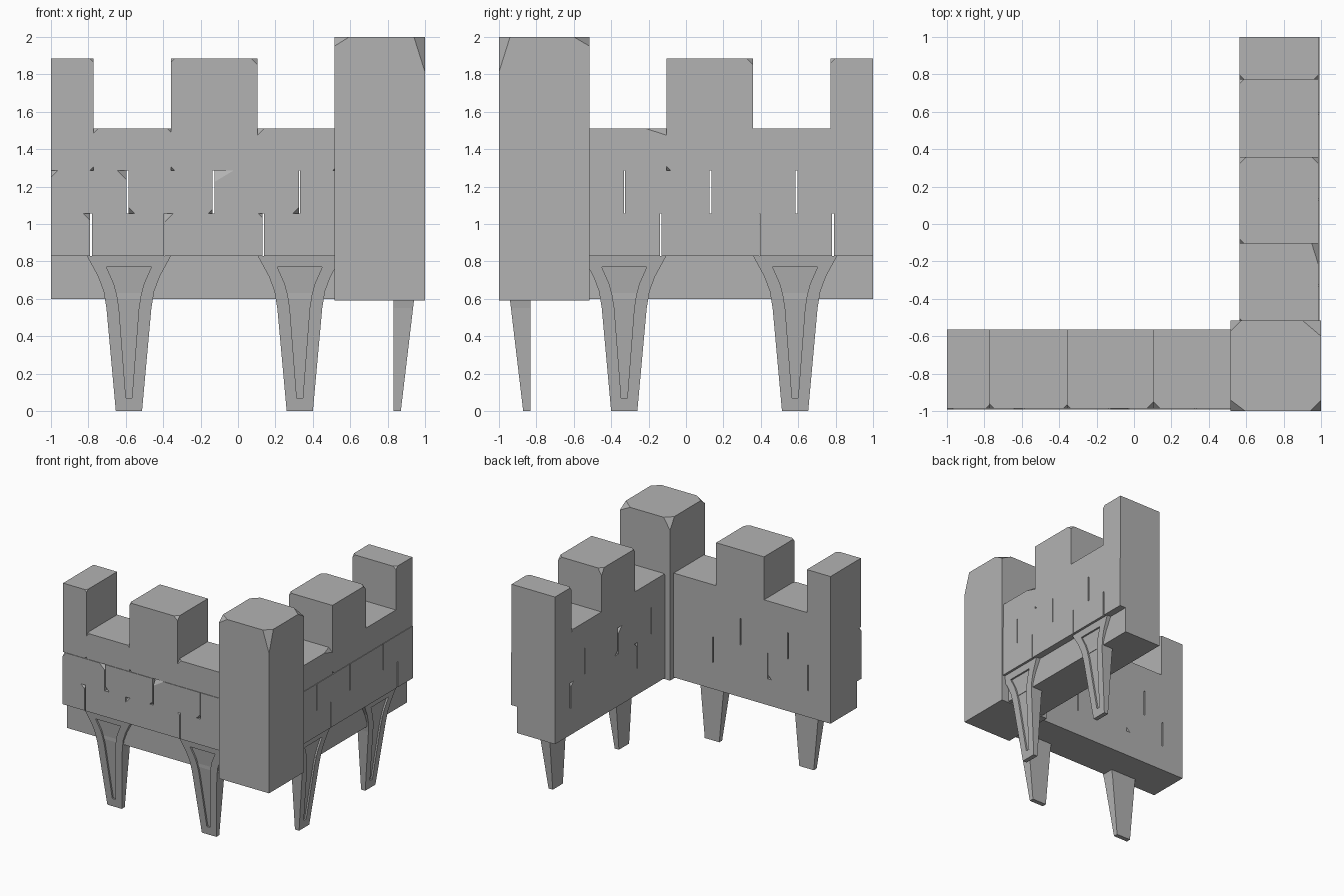
import bpy
import bmesh
from mathutils import Vector

if "Cube" in bpy.data.objects:
    bpy.data.objects.remove(bpy.data.objects["Cube"], do_unlink=True)

stone = bpy.data.materials.new("grey_stone")
stone.use_nodes = True
GREY = (0.448, 0.448, 0.448, 1)
stone.diffuse_color = GREY
stone.node_tree.nodes["Principled BSDF"].inputs["Base Color"].default_value = GREY

INNER, OUTER = 0.565, 0.985


# Wall space is (along, outward depth, height), placed on either arm of the corner
def front(p):
    return Vector((p[0], -p[1], p[2]))


def side(p):
    return Vector((p[1], -p[0], p[2]))


def finish(bm, name, place):
    for v in bm.verts:
        v.co = place(v.co)
    bmesh.ops.recalc_face_normals(bm, faces=bm.faces[:])
    mesh = bpy.data.meshes.new(name)
    bm.to_mesh(mesh)
    bm.free()
    mesh.materials.append(stone)
    obj = bpy.data.objects.new(name, mesh)
    bpy.context.collection.objects.link(obj)
    return obj


def block(name, place, along, depth, height, chips=()):
    """Box with broken corners; a chip is a corner code and its size on each axis.
    Code letters: l/r along the wall, i/o inner or outer face, b/t bottom or top."""
    bm = bmesh.new()
    bmesh.ops.create_cube(bm, size=1)
    spans = (along, depth, height)
    for v in bm.verts:
        v.co = [s[0] if c < 0 else s[1] for s, c in zip(spans, v.co)]
    for code, *size in chips:
        size = (size * 3)[:3]
        high = [c in "rot" for c in code]
        sign = [1 if h else -1 for h in high]
        corner = Vector([s[h] for s, h in zip(spans, high)])
        normal = Vector([g / d for g, d in zip(sign, size)])
        cut = corner - Vector((sign[0] * size[0], 0, 0))
        bmesh.ops.bisect_plane(bm, geom=bm.verts[:] + bm.edges[:] + bm.faces[:],
                               plane_co=cut, plane_no=normal, clear_outer=True)
        bmesh.ops.holes_fill(bm, edges=[e for e in bm.edges if e.is_boundary])
    return finish(bm, name, place)


# Bracket outlines: half width and height, bottom to top
LEG = [(0.07, 0), (0.12, 0.55), (0.135, 0.64), (0.165, 0.72), (0.225, 0.83)]
PANEL = [(0.016, 0.07), (0.053, 0.55), (0.064, 0.62), (0.08, 0.68), (0.12, 0.77)]


def bracket(name, place, centre):
    """Tapered leg with a sunken panel on its sloping outer face."""
    bm = bmesh.new()

    def ring(half, depth):
        pts = [(w, z) for w, z in half] + [(-w, z) for w, z in reversed(half)]
        return [bm.verts.new((centre + w, depth(z), z)) for w, z in pts]

    def slope(z):
        return 0.87 + 0.119 * z

    rings = [ring(LEG, lambda z: 0.83), ring(LEG, slope), ring(PANEL, slope),
             ring(PANEL, lambda z: slope(z) - 0.015)]
    for a, b in zip(rings, rings[1:]):
        for i in range(len(a)):
            j = (i + 1) % len(a)
            bm.faces.new((a[i], a[j], b[j], b[i]))
    # Caps in level strips so the outline stays clean
    for r in (rings[0], rings[-1]):
        n = len(r)
        for i in range(n // 2 - 1):
            bm.faces.new((r[i], r[i + 1], r[n - 2 - i], r[n - 1 - i]))
    return finish(bm, name, place)


# Courses of stones: name, joints, heights, outward bulge
C = 0.035
LOW, MID, TOP, GAP, MERLON = 0.83, 1.055, 1.285, 1.51, 1.885
STONES = [
    ("lower_stone", LOW, MID, 0.005, [(-1, -0.79), (-0.78, -0.395), (-0.393, 0.13), (0.14, 0.53)]),
    ("middle_stone", MID, TOP, 0.005, [(-1, -0.595), (-0.585, -0.135), (-0.125, 0.327), (0.33, 0.53)]),
    ("crenel_stone", TOP, GAP, 0, [(-0.772, -0.358), (0.105, 0.53)]),
    ("merlon_stone", TOP, MERLON, 0, [(-1, -0.772), (-0.358, 0.105)]),
]

# Broken corners, keyed by arm, stone and position in its course
CHIPS = {
    "front": {
        "lower_stone": {0: [("rot", C)], 1: [("rib", C)], 2: [("lot", C + 0.01), ("rot", 0.02)]},
        "middle_stone": {0: [("lot", C), ("rot", 0.05)], 1: [("lob", C), ("rob", 0.025)],
                         2: [("lot", 0.1, C, 0.06), ("rob", C)]},
        "crenel_stone": {0: [("lot", 0.025), ("rot", 0.02)], 1: [("lot", C), ("rob", 0.025)]},
        "merlon_stone": {0: [("rot", 0.02), ("rob", 0.02)], 1: [("rot", C), ("lot", 0.02), ("lob", 0.02)]},
    },
    "side": {
        "lower_stone": {1: [("lit", C)], 2: [("rit", C)]},
        "middle_stone": {1: [("rib", C)], 2: [("lit", 0.05)]},
        "crenel_stone": {0: [("lit", 0.02)], 1: [("lot", 0.11, C, C), ("rit", 0.025)]},
        "merlon_stone": {0: [("rot", 0.025), ("rit", 0.025)],
                         1: [("lot", C), ("lit", C, C, 0.06), ("rob", 0.025), ("rit", 0.025)]},
    },
}

for arm, place in (("front", front), ("side", side)):
    for name, z0, z1, bulge, spans in STONES:
        for i, span in enumerate(spans):
            block(f"{arm}_{name}_{i + 1}", place, span, (INNER, OUTER + bulge), (z0, z1),
                  CHIPS[arm][name].get(i, ()))
    # Recessed beam under the wall, carried by two brackets
    block(f"{arm}_beam", place, (-1, 0.55), (INNER, 0.93), (0.6, LOW))
    for i, centre in enumerate((-0.583, 0.33)):
        bracket(f"{arm}_bracket_{i + 1}", place, centre)

# Corner tower with four broken top corners
block("corner_tower", front, (0.515, 1), (0.515, 1), (0.59, 2),
      [("rot", 0.06, 0.06, 0.19), ("lot", 0.08, 0.06, 0.05),
       ("rit", 0.1, 0.085, 0.05), ("lit", 0.06, 0.06, 0.1)])
